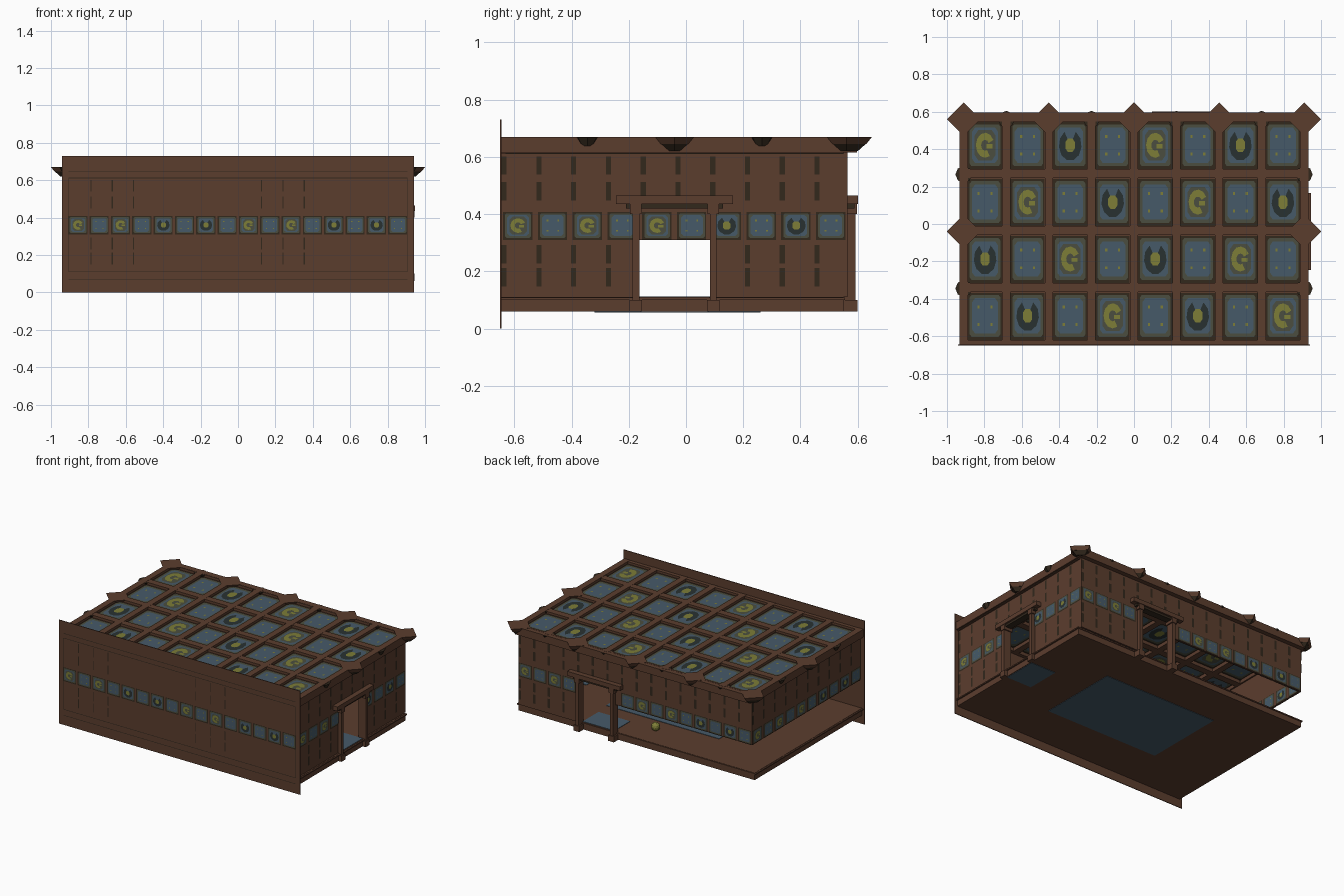
import bpy, bmesh, math
from mathutils import Matrix, Vector

old = bpy.data.objects.get("Cube")
if old:
    bpy.data.objects.remove(old, do_unlink=True)

COLOURS = {
    "wood_brown": (0.105, 0.047, 0.027),
    "dark_brown": (0.032, 0.021, 0.012),
    "olive_grey": (0.070, 0.076, 0.050),
    "slate_blue": (0.061, 0.102, 0.141),
    "yellow_green": (0.205, 0.205, 0.038),
    "charcoal": (0.022, 0.031, 0.031),
}
MATS = []
for name, rgb in COLOURS.items():
    m = bpy.data.materials.new(name)
    m.use_nodes = True
    m.diffuse_color = (*rgb, 1)
    bsdf = m.node_tree.nodes["Principled BSDF"]
    bsdf.inputs["Base Color"].default_value = (*rgb, 1)
    bsdf.inputs["Roughness"].default_value = 0.9
    MATS.append(m)
WOOD, DARK, OLIVE, BLUE, YELLOW, CHAR = range(6)


def finish(bm, name):
    me = bpy.data.meshes.new(name)
    bm.to_mesh(me)
    bm.free()
    for m in MATS:
        me.materials.append(m)
    ob = bpy.data.objects.new(name, me)
    bpy.context.collection.objects.link(ob)
    return ob


def box(bm, x0, x1, y0, y1, z0, z1, mat=WOOD):
    M = Matrix.Translation(((x0 + x1) / 2, (y0 + y1) / 2, (z0 + z1) / 2)) @ \
        Matrix.Diagonal((x1 - x0, y1 - y0, z1 - z0, 1))
    vs = bmesh.ops.create_cube(bm, size=1, matrix=M)["verts"]
    for f in {f for v in vs for f in v.link_faces}:
        f.material_index = mat


def frame(origin, u, v):
    """Matrix whose local x, y follow u, v and whose z is the outward normal."""
    u, v = Vector(u), Vector(v)
    n = u.cross(v)
    return Matrix.Translation(origin) @ Matrix((u, v, n)).transposed().to_4x4()


def poly(bm, M, pts, mat, layer):
    f = bm.faces.new([bm.verts.new(M @ Vector((x, y, layer * 0.0012))) for x, y in pts])
    f.material_index = mat


def rect(bm, M, cx, cy, hx, hy, mat, layer, cut=0.0):
    c = cut
    if c:
        pts = [(1, c - 1), (1, 1 - c), (1 - c, 1), (c - 1, 1),
               (-1, 1 - c), (-1, c - 1), (c - 1, -1), (1 - c, -1)]
    else:
        pts = [(1, -1), (1, 1), (-1, 1), (-1, -1)]
    poly(bm, M, [(cx + hx * x, cy + hy * y) for x, y in pts], mat, layer)


def arc(bm, M, cx, cy, hx, hy, r0, r1, a0, a1, mat, layer, n=9):
    ang = [math.radians(a0 + (a1 - a0) * i / n) for i in range(n + 1)]
    for a, b in zip(ang, ang[1:]):
        pts = [(r, t) for r, t in ((r0, a), (r1, a), (r1, b), (r0, b))]
        poly(bm, M, [(cx + hx * r * math.cos(t), cy + hy * r * math.sin(t))
                     for r, t in pts], mat, layer)


def tile(bm, M, cx, cy, hx, hy, kind):
    """Painted tile: plain with dots, yellow crescent or dark horseshoe."""
    rect(bm, M, cx - hx * .03, cy - hy * .04, hx * 1.14, hy * 1.14, DARK, 1)
    rect(bm, M, cx, cy, hx, hy, OLIVE, 2, .12)
    rect(bm, M, cx, cy, hx * .84, hy * .84, BLUE, 3, .22)
    if kind == "plain":
        for sx in (-1, 1):
            for sy in (-1, 1):
                rect(bm, M, cx + sx * hx * .42, cy + sy * hy * .42,
                     hx * .07, hy * .07, YELLOW, 4)
    elif kind == "crescent":
        rect(bm, M, cx, cy, hx * .68, hy * .72, OLIVE, 4, .35)
        arc(bm, M, cx, cy, hx, hy, .26, .6, 25, 300, YELLOW, 5)
        rect(bm, M, cx + hx * .28, cy - hy * .05, hx * .2, hy * .1, YELLOW, 5)
    else:
        arc(bm, M, cx, cy, hx, hy, .3, .74, -240, 60, CHAR, 4)
        rect(bm, M, cx, cy, hx * .3, hy * .32, YELLOW, 5, .5)


# Main dimensions
WX, YF, YB = 0.91, -0.645, 0.565
SIDE_DOOR, BACK_DOOR, HALF = -0.04, 0.30, 0.123
T = 0.012

# Floor slab with rugs on both faces
bm = bmesh.new()
box(bm, -0.92, 0.92, YF, 0.55, 0.06, 0.11)
box(bm, -0.93, 0.93, YF, 0.555, 0.10, 0.108)
finish(bm, "floor_slab")
bm = bmesh.new()
for z0, z1 in ((0.108, 0.113), (0.057, 0.062)):
    box(bm, -0.44, 0.44, -0.32, 0.26, z0, z1, BLUE)
    box(bm, 0.72, 0.915, -0.16, 0.08, z0, z1, BLUE)
box(bm, BACK_DOOR - HALF, BACK_DOOR + HALF, 0.37, 0.545, 0.108, 0.113, BLUE)
finish(bm, "floor_rugs")
bm = bmesh.new()
bmesh.ops.create_icosphere(bm, subdivisions=2, radius=0.03,
                           matrix=Matrix.Translation((-0.03, 0.38, 0.135)))
for f in bm.faces:
    f.material_index = YELLOW
finish(bm, "floor_ornament")

# Tall front panel
bm = bmesh.new()
box(bm, -0.94, 0.94, -0.65, YF, 0, 0.73)
finish(bm, "front_panel")

# Right-hand wall with doorway, hanging wall opposite, back wall
bm = bmesh.new()
d0, d1 = SIDE_DOOR - HALF, SIDE_DOOR + HALF
box(bm, WX - T, WX, YF, d0, 0.11, 0.67)
box(bm, WX - T, WX, d1, YB, 0.11, 0.67)
box(bm, WX - T, WX, d0, d1, 0.43, 0.67)
box(bm, -WX, T - WX, YF, YB, 0.31, 0.67)
b0, b1 = BACK_DOOR - HALF, BACK_DOOR + HALF
box(bm, -WX, b0, YB - T, YB, 0.31, 0.67)
box(bm, b1, WX, YB - T, YB, 0.11, 0.67)
box(bm, b0, b1, YB - T, YB, 0.43, 0.67)
finish(bm, "walls")

# Doorways: posts, bases, capitals and lintel, built along local x
def doorway(name, M):
    bm = bmesh.new()
    for s in (-1, 1):
        for half, depth, z0, z1 in ((.012, .028, .06, .43), (.022, .034, .06, .10),
                                    (.020, .033, .40, .435)):
            c = s * (HALF + .012)
            box(bm, c - half, c + half, -depth, depth, z0, z1)
    box(bm, -.17, .17, -.024, .024, .42, .435, DARK)
    box(bm, -.205, .205, -.036, .036, .435, .465)
    bm.transform(M)
    finish(bm, name)

doorway("back_doorway", Matrix.Translation((BACK_DOOR, YB, 0)))
doorway("side_doorway", Matrix.Translation((WX, SIDE_DOOR, 0)) @ Matrix.Rotation(math.pi / 2, 4, "Z"))

# Roof deck, beam grid and edge trim
bm = bmesh.new()
box(bm, -WX, WX, YF, 0.57, 0.640, 0.652)
PX, PY = 0.2275, 0.304
for i in range(9):
    x = (i - 4) * PX
    box(bm, x - .022, x + .022, YF, 0.575, 0.615, 0.67)
for j in range(5):
    y = -0.035 + (j - 2) * PY
    box(bm, -0.915, 0.915, max(y - .024, YF), y + .024, 0.615, 0.669)
for s in (-1, 1):
    box(bm, s * .915 - .006, s * .915 + .006, YF, 0.55, 0.61, 0.67)
    box(bm, s * .92 - .012, s * .92 + .012, YF, -0.615, 0.63, 0.67)
finish(bm, "roof_frame")

# Painted roof tiles, seen from above and below
bm = bmesh.new()
for M, s in ((frame((0, -.035, .652), (1, 0, 0), (0, 1, 0)), 1),
             (frame((0, -.035, .640), (-1, 0, 0), (0, 1, 0)), -1)):
    for i in range(8):
        for j in range(4):
            kind = {0: "crescent", 2: "horseshoe"}.get((i - j) % 4, "plain")
            tile(bm, M, s * (i - 3.5) * PX, (1.5 - j) * PY, .082, .112, kind)
finish(bm, "roof_tiles")

# Corbels around the eaves
def corbel(bm, x, y, big):
    rings = ((.04, .068, .62, .645, DARK), (.07, .09, .645, .67, WOOD)) if big else \
            ((.026, .045, .638, .668, DARK),)
    for r0, r1, z0, z1, mat in rings:
        vs = bmesh.ops.create_cone(bm, cap_ends=True, segments=4 if big else 8,
                                   radius1=r0, radius2=r1, depth=z1 - z0,
                                   matrix=Matrix.Translation((x, y, (z0 + z1) / 2)))["verts"]
        for f in {f for v in vs for f in v.link_faces}:
            f.material_index = mat

bm = bmesh.new()
for k in range(-4, 5):
    corbel(bm, k * PX, 0.56, k % 2 == 0)
for s in (-1, 1):
    for y, big in ((.265, False), (-.04, True), (-.345, False)):
        corbel(bm, s * WX, y, big)
finish(bm, "corbels")

# Tile friezes on every wall, skipping the doorways
def in_door(p):
    side = p.x > .85 and abs(p.y - SIDE_DOOR) < .165
    back = p.y > .5 and abs(p.x - BACK_DOOR) < .165
    return side or back

def frieze(bm, M, count, pitch):
    for i in range(count):
        u = (i - (count - 1) / 2) * pitch
        if in_door(M @ Vector((u, 0, 0))):
            continue
        kind = "plain" if i % 2 else ("horseshoe" if (i / count * 16) % 8 >= 4 and count > 12
                                      or count < 12 and i > 4 else "crescent")
        tile(bm, M, u, 0, .045, .043, kind)

UP, Z, YM = (0, 0, 1), 0.36, -0.04
FACES = {  # outside then inside of each wall
    "front": [((0, -.65, Z), (1, 0, 0)), ((0, YF, Z), (-1, 0, 0))],
    "back": [((0, YB, Z), (-1, 0, 0)), ((0, YB - T, Z), (1, 0, 0))],
    "left": [((WX, YM, Z), (0, 1, 0)), ((WX - T, YM, Z), (0, -1, 0))],
    "right": [((-WX, YM, Z), (0, -1, 0)), ((T - WX, YM, Z), (0, 1, 0))],
}
for wall, sides in FACES.items():
    long = wall in ("front", "back")
    bm = bmesh.new()
    for origin, u in sides:
        frieze(bm, frame(origin, u, UP), 16 if long else 10, .114 if long else .1215)
    finish(bm, wall + "_frieze")

# Dark dashes along the board joints
bm = bmesh.new()
for wall, sides in FACES.items():
    long = wall in ("front", "back")
    M = frame(sides[0][0], sides[0][1], UP)
    count, pitch = (16, .114) if long else (10, .1215)
    for i in range(count):
        u = (i - count / 2) * pitch + .012
        if wall == "front" and i % 8 not in (1, 2, 3):
            continue
        for v in (.21, .12, -.1, -.18):
            p = M @ Vector((u, v, 0))
            low_gap = v < 0 and (wall == "right" or wall == "back" and p.x < BACK_DOOR)
            if low_gap or (v < .1 and in_door(p)):
                continue
            rect(bm, M, u, v, .003 if wall == "front" else .009, .032, DARK, 1)
finish(bm, "board_joint_marks")

# Thin border lines
bm = bmesh.new()
M = frame((0, -.65, 0), (1, 0, 0), UP)
for z in (.068, .11, .612, .645):
    rect(bm, M, 0, z, .905, .002, DARK, 1)
for x in (-.905, .905):
    rect(bm, M, x, .36, .002, .25, DARK, 1)
for s in (-1, 1):
    M = frame((s * .9215, -.04, 0), (0, s, 0), UP)
    rect(bm, M, 0, .612, .59, .002, DARK, 1)
finish(bm, "border_lines")
